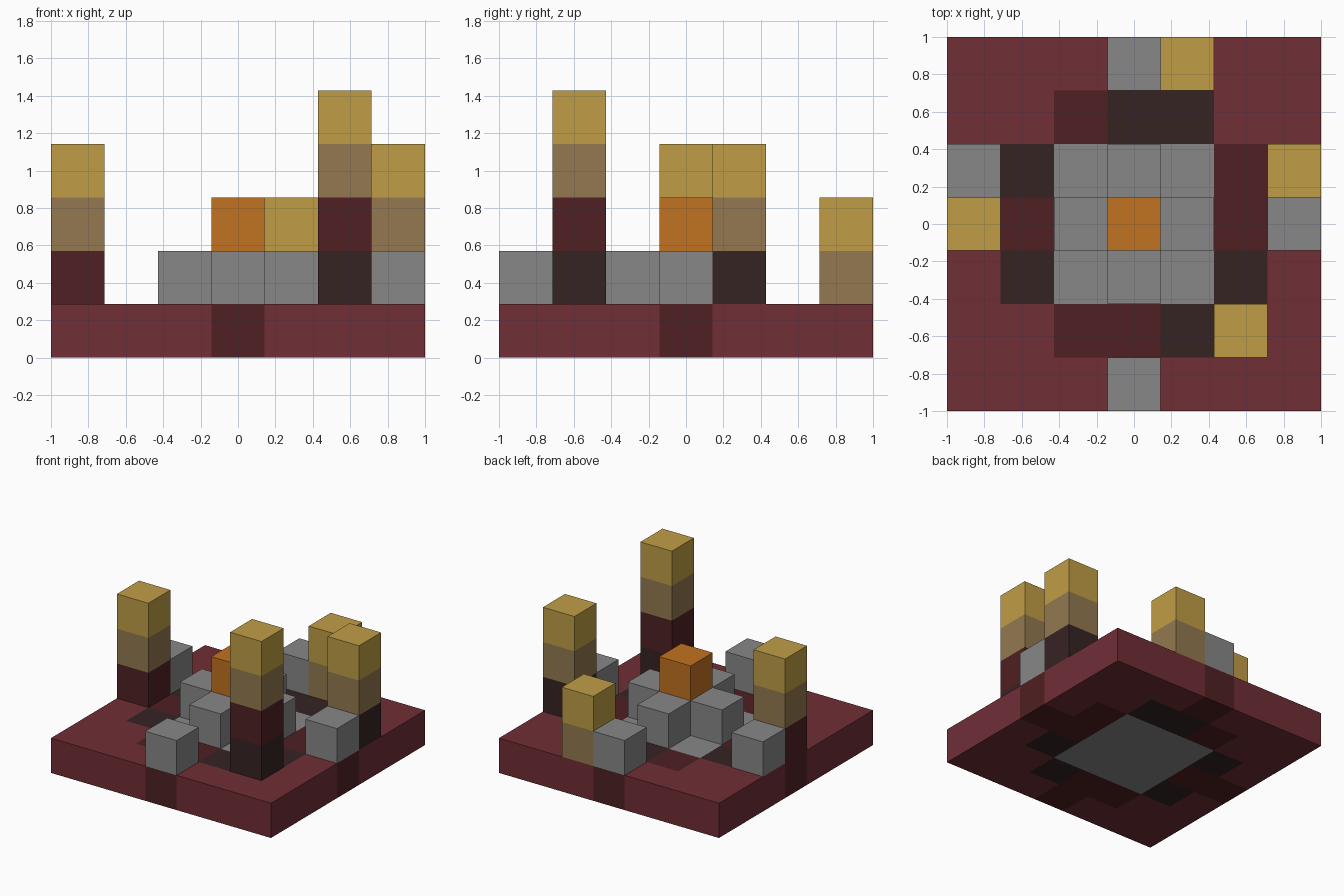
import bpy
import bmesh
from mathutils import Matrix, Vector

if "Cube" in bpy.data.objects:
    bpy.data.objects.remove(bpy.data.objects["Cube"])

CELL = 2 / 7


def linear(v):
    v /= 255
    return v / 12.92 if v <= 0.04045 else ((v + 0.055) / 1.055) ** 2.4


def material(name, rgb):
    colour = [linear(v) for v in rgb] + [1]
    mat = bpy.data.materials.new(name)
    mat.use_nodes = True
    mat.diffuse_color = colour
    bsdf = mat.node_tree.nodes["Principled BSDF"]
    bsdf.inputs["Base Color"].default_value = colour
    bsdf.inputs["Roughness"].default_value = 0.9
    return mat


COLOURS = {
    "r": material("crimson", (112, 46, 54)),
    "d": material("dark_maroon", (79, 32, 34)),
    "k": material("near_black_brown", (54, 35, 36)),
    "g": material("stone_grey", (135, 135, 135)),
    "t": material("tan", (147, 121, 80)),
    "y": material("gold", (192, 158, 70)),
    "o": material("orange", (193, 114, 33)),
}
KEYS = list(COLOURS)


def block(name, size, centre, cuts, colour_of):
    """Box sliced along (axis, position) planes, each face coloured by a rule."""
    bm = bmesh.new()
    matrix = Matrix.Translation(centre) @ Matrix.Diagonal((*size, 1))
    bmesh.ops.create_cube(bm, size=1, matrix=matrix)
    for axis, position in cuts:
        normal = Vector((0, 0, 0))
        normal[axis] = 1
        bmesh.ops.bisect_plane(bm, geom=bm.verts[:] + bm.edges[:] + bm.faces[:],
                               plane_co=normal * position, plane_no=normal)
    mesh = bpy.data.meshes.new(name)
    for mat in COLOURS.values():
        mesh.materials.append(mat)
    for face in bm.faces:
        face.material_index = KEYS.index(colour_of(face.calc_center_median()))
    bm.to_mesh(mesh)
    bm.free()
    obj = bpy.data.objects.new(name, mesh)
    bpy.context.collection.objects.link(obj)
    return obj


# Base slab: tile colours, back row first
FLOOR = ["rrrdrrr",
         "rrdkkrr",
         "rkgggdr",
         "ddgggdd",
         "rkgggkr",
         "rrddkrr",
         "rrrdrrr"]


def floor_colour(c):
    column = min(6, int((c.x + 1) / CELL))
    row = min(6, int((1 - c.y) / CELL))
    return FLOOR[row][column]


grid_cuts = [(axis, (i - 2.5) * CELL) for axis in (0, 1) for i in range(6)]
block("base_slab", (2, 2, CELL), (0, 0, CELL / 2), grid_cuts, floor_colour)


# Towers: one letter per stacked cube, from the bottom up
def tower(name, i, j, stack):
    height = len(stack) * CELL
    cuts = [(2, (n + 1) * CELL) for n in range(1, len(stack))]

    def stack_colour(c):
        return stack[max(0, min(len(stack) - 1, int(c.z / CELL - 1)))]

    block(name, (CELL, CELL, height), (i * CELL, j * CELL, CELL + height / 2),
          cuts, stack_colour)


tower("front_tower", 2, -2, "kdty")
tower("right_tower", -3, 0, "dty")
tower("left_tower", 3, 1, "kty")
tower("back_tower", 1, 3, "ty")

# Central plus of stone blocks with the raised core
tower("centre_core", 0, 0, "go")
for side, i, j in (("front", 0, -1), ("back", 0, 1), ("right", -1, 0), ("left", 1, 0)):
    tower(side + "_inner_block", i, j, "g")

# Stone blocks on the rim
for side, i, j in (("front", 0, -3), ("back", 0, 3), ("right", -3, 1), ("left", 3, 0)):
    tower(side + "_rim_block", i, j, "g")
